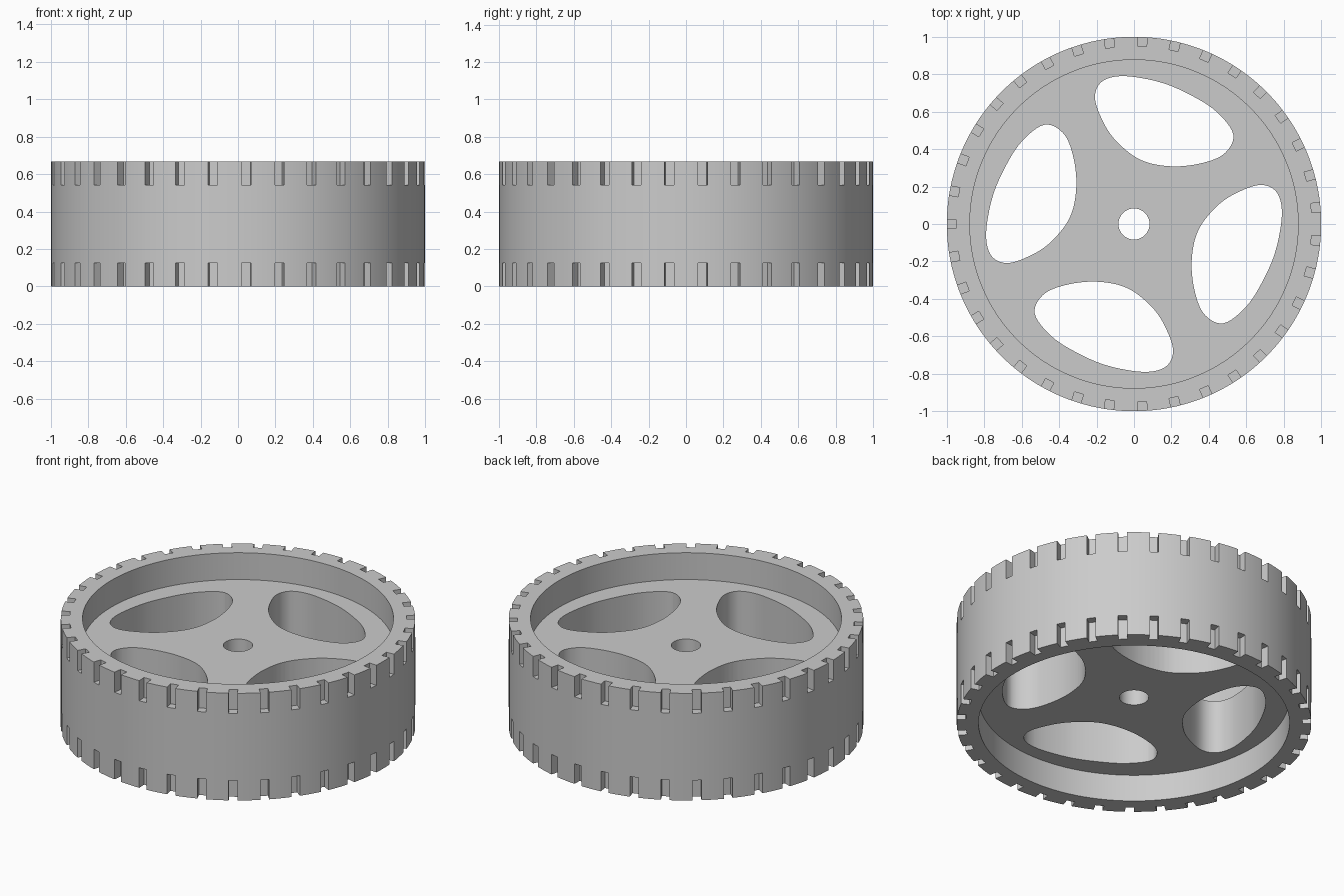
import bpy, bmesh, math
from mathutils import Matrix, Vector

HEIGHT = 0.667
WEB = (0.167, 0.5)        # bottom and top of the central disc
RIM_IN, RIM_OUT, BORE = 0.877, 1.0, 0.083
NOTCHES, NOTCH_WIDTH, NOTCH_FLOOR, NOTCH_LEN = 35, 0.05, 0.95, 0.25
SEGMENTS = 140

old = bpy.data.objects.get("Cube")
if old:
    bpy.data.objects.remove(old, do_unlink=True)


def make_object(name, bm):
    bmesh.ops.recalc_face_normals(bm, faces=bm.faces)
    mesh = bpy.data.meshes.new(name)
    bm.to_mesh(mesh)
    bm.free()
    obj = bpy.data.objects.new(name, mesh)
    bpy.context.collection.objects.link(obj)
    return obj


def lathe(name, profile):
    """Revolve a closed (radius, z) profile about z."""
    bm = bmesh.new()
    rings = []
    for i in range(SEGMENTS):
        a = 2 * math.pi * i / SEGMENTS
        rings.append([bm.verts.new((r * math.cos(a), r * math.sin(a), z)) for r, z in profile])
    n = len(profile)
    for i in range(SEGMENTS):
        a, b = rings[i], rings[(i + 1) % SEGMENTS]
        for j in range(n):
            k = (j + 1) % n
            bm.faces.new((a[j], b[j], b[k], a[k]))
    return make_object(name, bm)


def smooth_loop(points, steps=6):
    """Closed rounded outline through the points."""
    pts = [Vector(p) for p in points]
    n, out = len(pts), []
    for i in range(n):
        a, b, c, d = (pts[(i + k) % n] for k in (-1, 0, 1, 2))
        for s in range(steps):
            t = s / steps
            out.append(0.5 * (2 * b + (c - a) * t + (2 * a - 5 * b + 4 * c - d) * t * t
                              + (3 * b - a - 3 * c + d) * t ** 3))
    return out


# Wheel body: rim with a recessed disc on both sides and a centre bore
wheel = lathe("wheel", [
    (BORE, WEB[0]), (RIM_IN, WEB[0]), (RIM_IN, 0), (RIM_OUT, 0),
    (RIM_OUT, HEIGHT), (RIM_IN, HEIGHT), (RIM_IN, WEB[1]), (BORE, WEB[1])])

# Four swept windows through the disc
outline = smooth_loop([
    (-0.208, 0.69), (-0.165, 0.765), (-0.05, 0.79), (0.14, 0.757), (0.30, 0.69),
    (0.44, 0.60), (0.53, 0.48), (0.487, 0.38), (0.37, 0.327), (0.20, 0.308),
    (0.03, 0.345), (-0.11, 0.46), (-0.185, 0.59)])
bm = bmesh.new()
for q in range(4):
    turn = Matrix.Rotation(q * math.pi / 2, 3, 'Z')
    face = bm.faces.new([bm.verts.new(turn @ Vector((p.x, p.y, 0.1))) for p in outline])
    new = bmesh.ops.extrude_face_region(bm, geom=[face])["geom"]
    bmesh.ops.translate(bm, vec=(0, 0, 0.5), verts=[v for v in new if isinstance(v, bmesh.types.BMVert)])
window_cutter = make_object("window_cutter", bm)

# Two rows of tread notches around the rim
bm = bmesh.new()
for i in range(NOTCHES):
    turn = Matrix.Rotation(math.pi + 2 * math.pi * i / NOTCHES, 4, 'Z')
    for z in (0, HEIGHT):
        place = Matrix.Translation((NOTCH_FLOOR + 0.1, 0, z))
        size = Matrix.Diagonal((0.2, NOTCH_WIDTH, 2 * NOTCH_LEN, 1))
        if z:
            size = Matrix.Diagonal((0.2, NOTCH_WIDTH, 2 * NOTCH_LEN, 1))
        # Keep upper and lower cutters apart
        half = Matrix.Diagonal((1, 1, 0.75, 1))
        shift = Matrix.Translation((0, 0, (-0.25 if z == 0 else 0.25) * NOTCH_LEN))
        bmesh.ops.create_cube(bm, size=1, matrix=turn @ place @ shift @ size @ half)
notch_cutter = make_object("notch_cutter", bm)

# Cut the openings and bake the result
for cutter in (window_cutter, notch_cutter):
    cutter.hide_render = True
    mod = wheel.modifiers.new(cutter.name, 'BOOLEAN')
    mod.operation = 'DIFFERENCE'
    mod.solver = 'EXACT'
    mod.object = cutter
bpy.ops.object.select_all(action='DESELECT')
bpy.context.view_layer.objects.active = wheel
wheel.select_set(True)
for mod in list(wheel.modifiers):
    bpy.ops.object.modifier_apply(modifier=mod.name)
for cutter in (window_cutter, notch_cutter):
    bpy.data.objects.remove(cutter, do_unlink=True)
bpy.ops.object.shade_smooth_by_angle(angle=math.radians(30))

# Plain grey finish
grey = bpy.data.materials.new("light_grey")
grey.use_nodes = True
colour = (0.6, 0.6, 0.6, 1)
grey.diffuse_color = colour
grey.node_tree.nodes["Principled BSDF"].inputs["Base Color"].default_value = colour
wheel.data.materials.clear()
wheel.data.materials.append(grey)
